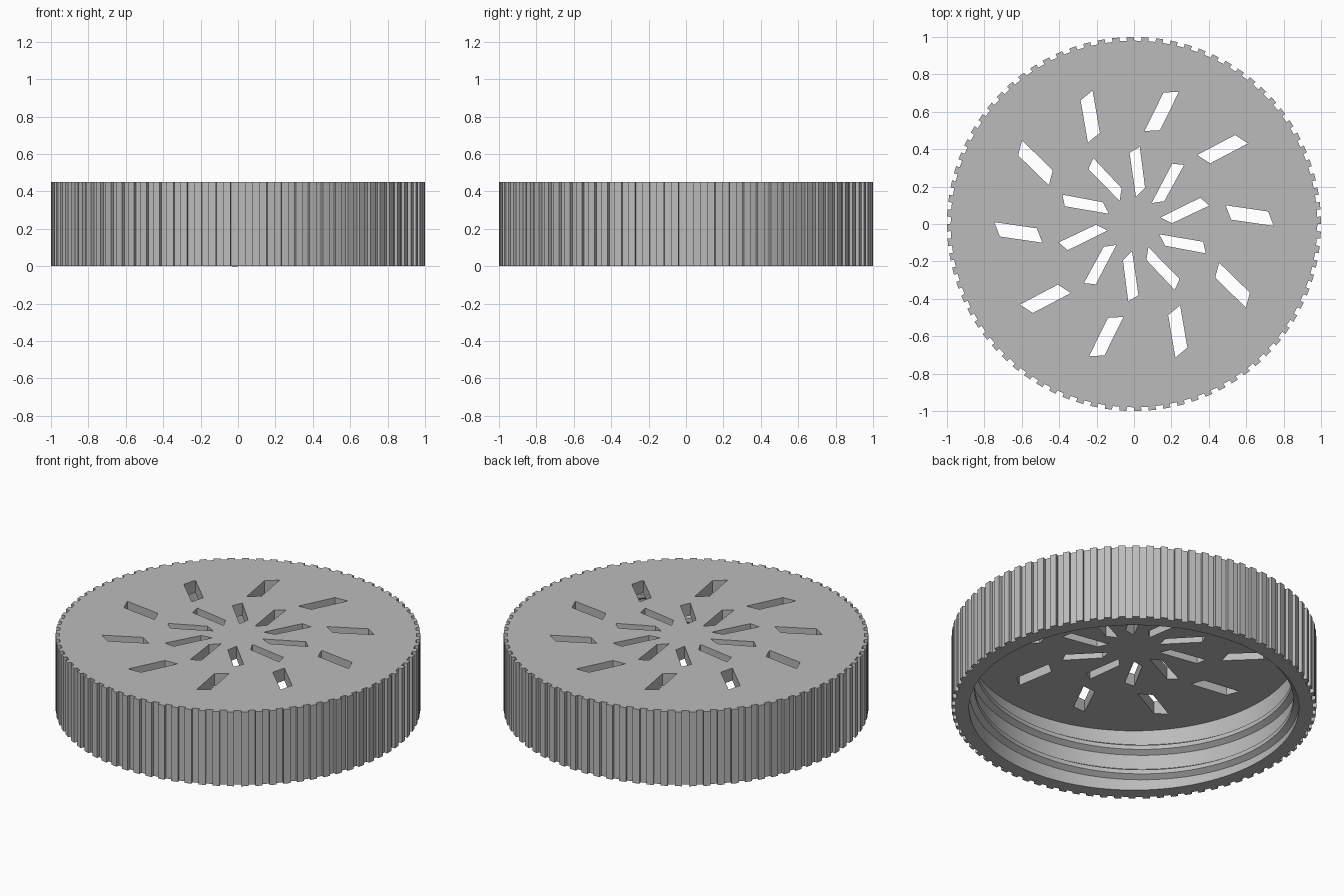
import bpy, bmesh, math
from mathutils import Matrix, Vector

cube = bpy.data.objects.get("Cube")
if cube:
    bpy.data.objects.remove(cube, do_unlink=True)

HEIGHT, CEILING, BORE = 0.45, 0.375, 0.905
TEETH, GROOVE = 80, 0.02

grey = bpy.data.materials.new("plain_grey")
grey.use_nodes = True
grey.diffuse_color = (0.5, 0.5, 0.5, 1)
grey.node_tree.nodes["Principled BSDF"].inputs["Base Color"].default_value = (0.5, 0.5, 0.5, 1)


def polar(r, a, z=0.0):
    return Vector((r * math.cos(a), r * math.sin(a), z))


def make_object(name, bm):
    bmesh.ops.recalc_face_normals(bm, faces=bm.faces)
    mesh = bpy.data.meshes.new(name)
    bm.to_mesh(mesh)
    bm.free()
    mesh.materials.append(grey)
    ob = bpy.data.objects.new(name, mesh)
    bpy.context.collection.objects.link(ob)
    return ob


def add_prism(bm, outline, z0, z1):
    low = [bm.verts.new((p[0], p[1], z0)) for p in outline]
    high = [bm.verts.new((p[0], p[1], z1)) for p in outline]
    bm.faces.new(low[::-1])
    bm.faces.new(high)
    for i in range(len(low)):
        j = (i + 1) % len(low)
        bm.faces.new((low[i], low[j], high[j], high[i]))


def make_active(ob):
    bpy.ops.object.select_all(action='DESELECT')
    ob.select_set(True)
    bpy.context.view_layer.objects.active = ob


def cut(ob, cutter):
    cutter.hide_render = True
    mod = ob.modifiers.new("cut", 'BOOLEAN')
    mod.operation, mod.solver, mod.object = 'DIFFERENCE', 'EXACT', cutter
    make_active(ob)
    bpy.ops.object.modifier_apply(modifier=mod.name)
    bpy.data.objects.remove(cutter, do_unlink=True)


# Lid body with square grip ridges around the rim
step = 2 * math.pi / TEETH
outline = []
for i in range(TEETH):
    a = i * step
    outline += [polar(1, a), polar(1, a + step / 2),
                polar(1 - GROOVE, a + step / 2), polar(1 - GROOVE, a + step)]
bm = bmesh.new()
add_prism(bm, outline, 0, HEIGHT)
lid = make_object("lid", bm)

# Hollow underside
bm = bmesh.new()
add_prism(bm, [polar(BORE, 2 * math.pi * i / 128) for i in range(128)], -0.1, CEILING)
cut(lid, make_object("cavity_cutter", bm))

# Two rings of slanted vent slots
outer_slot = [(0.49, 0.10), (0.52, 0.023), (0.747, -0.01), (0.717, 0.067)]
inner_slot = [(0.135, -0.055), (0.166, -0.116), (0.383, -0.157), (0.37, -0.095)]
bm = bmesh.new()
for slot in (outer_slot, inner_slot):
    for k in range(10):
        turn = Matrix.Rotation(math.radians(36 * k), 3, 'Z')
        add_prism(bm, [turn @ Vector((x, y, 0)) for x, y in slot], CEILING - 0.1, HEIGHT + 0.1)
cut(lid, make_object("slot_cutter", bm))

# Helical screw thread on the inner wall
PITCH, START, TURNS, SEGMENTS = 0.155, 0.25, 1.9, 240
section = [(BORE + 0.01, -0.04), (BORE - 0.03, -0.013),
           (BORE - 0.03, 0.013), (BORE + 0.01, 0.04)]
bm = bmesh.new()
rings = []
for i in range(SEGMENTS + 1):
    t = START + TURNS * i / SEGMENTS
    rings.append([bm.verts.new(polar(r, 2 * math.pi * t, PITCH * t + dz)) for r, dz in section])
for a, b in zip(rings, rings[1:]):
    for k in range(4):
        n = (k + 1) % 4
        bm.faces.new((a[k], a[n], b[n], b[k]))
bm.faces.new(rings[0])
bm.faces.new(rings[-1])
thread = make_object("screw_thread", bm)

for ob in (lid, thread):
    make_active(ob)
    bpy.ops.object.shade_smooth_by_angle(angle=math.radians(25))
